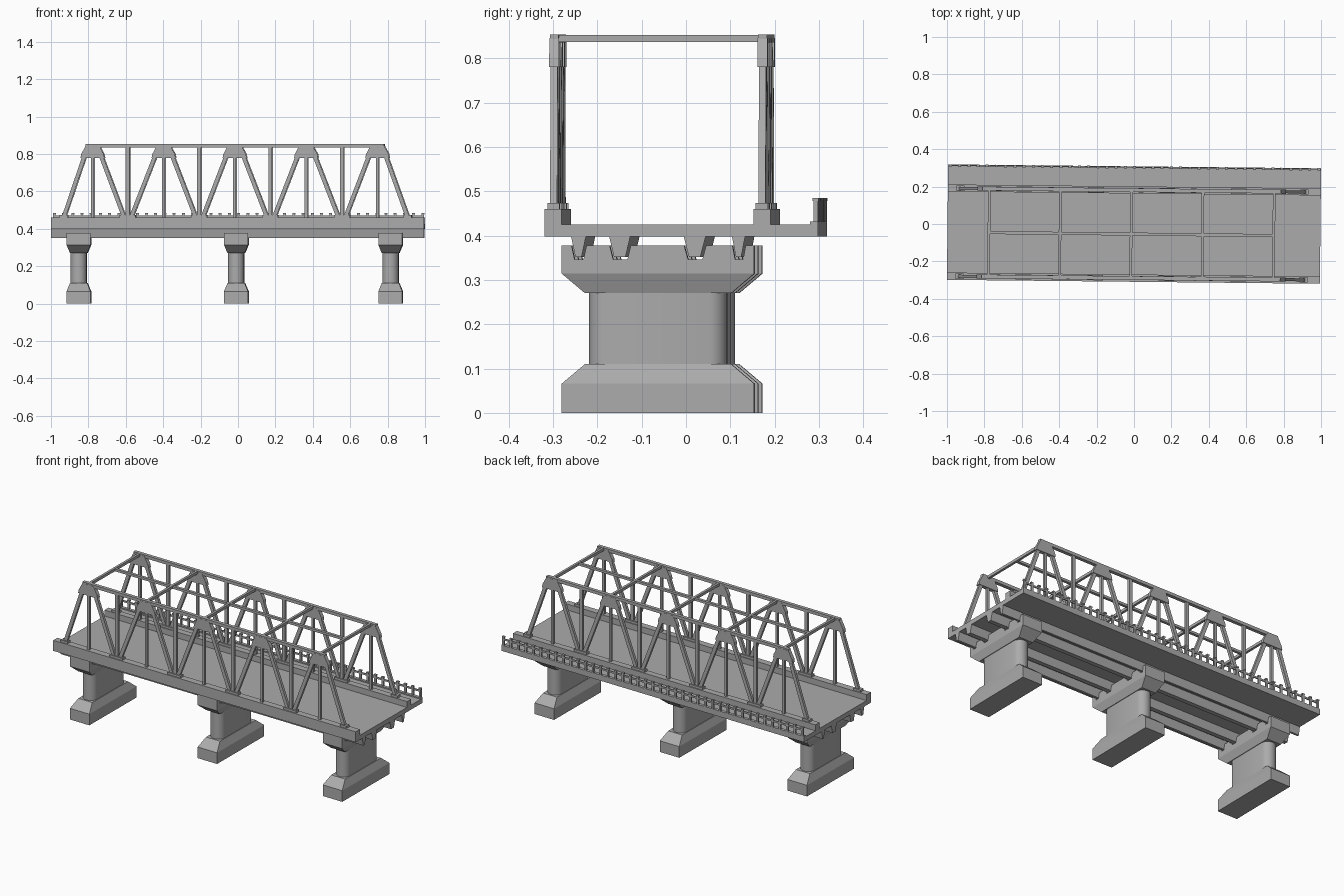
import bpy, bmesh, math
from mathutils import Vector, Matrix

if "Cube" in bpy.data.objects:
    bpy.data.objects.remove(bpy.data.objects["Cube"])

SKEW = -0.0105                       # whole bridge sits slightly turned
YL, YR = -0.289, 0.181               # truss planes
TOP = [-0.775, -0.395, -0.015, 0.367, 0.748]
LOW = [-0.93, -0.588, -0.205, 0.176, 0.558, 0.91]

mat = bpy.data.materials.new("concrete_grey")
mat.diffuse_color = (0.41, 0.41, 0.41, 1)
mat.use_nodes = True
mat.node_tree.nodes["Principled BSDF"].inputs["Base Color"].default_value = mat.diffuse_color


def finish(name, bm, smooth=False):
    bmesh.ops.recalc_face_normals(bm, faces=bm.faces)
    bm.transform(Matrix.Rotation(SKEW, 4, 'Z'))
    me = bpy.data.meshes.new(name)
    bm.to_mesh(me)
    bm.free()
    me.materials.append(mat)
    ob = bpy.data.objects.new(name, me)
    bpy.context.collection.objects.link(ob)
    if smooth:
        bpy.ops.object.select_all(action='DESELECT')
        ob.select_set(True)
        bpy.context.view_layer.objects.active = ob
        bpy.ops.object.shade_smooth_by_angle(angle=math.radians(35))
    return ob


def box(bm, x0, x1, y0, y1, z0, z1):
    m = (Matrix.Translation(((x0 + x1) / 2, (y0 + y1) / 2, (z0 + z1) / 2))
         @ Matrix.Diagonal((x1 - x0, y1 - y0, z1 - z0, 1)))
    bmesh.ops.create_cube(bm, size=1, matrix=m)


def bar(bm, a, b, width, depth):
    # beam in a truss plane between two points
    a, b = Vector(a), Vector(b)
    d = b - a
    rot = Matrix.Rotation(math.atan2(d.x, d.z), 4, 'Y')
    m = Matrix.Translation((a + b) / 2) @ rot @ Matrix.Diagonal((width, depth, d.length, 1))
    bmesh.ops.create_cube(bm, size=1, matrix=m)


def prism(bm, pts, offset):
    f = bm.faces.new([bm.verts.new(p) for p in pts])
    ext = bmesh.ops.extrude_face_region(bm, geom=[f])
    vs = [v for v in ext["geom"] if isinstance(v, bmesh.types.BMVert)]
    bmesh.ops.translate(bm, verts=vs, vec=offset)


def frustum(bm, cx, cy, low, high, z0, z1):
    rings = [[bm.verts.new((cx + sx * hx, cy + sy * hy, z))
              for sx, sy in ((-1, -1), (1, -1), (1, 1), (-1, 1))]
             for (hx, hy), z in ((low, z0), (high, z1))]
    bm.faces.new(rings[0])
    bm.faces.new(rings[1])
    for i in range(4):
        j = (i + 1) % 4
        bm.faces.new((rings[0][i], rings[0][j], rings[1][j], rings[1][i]))


# deck slab with raised curbs and back lip, one cross-section
L = 0.997
bm = bmesh.new()
section = [(-0.309, 0.398), (0.308, 0.398), (0.308, 0.432), (0.290, 0.432), (0.290, 0.425),
           (0.201, 0.425), (0.201, 0.46), (0.163, 0.46), (0.163, 0.425),
           (-0.27, 0.425), (-0.27, 0.46), (-0.309, 0.46)]
prism(bm, [(-L, y, z) for y, z in section], (2 * L, 0, 0))
finish("deck", bm)

# tapered girders: (centre, half width at top, half width at bottom)
GIRDERS = [(-0.232, 0.017, 0.007), (-0.139, 0.024, 0.013), (0.030, 0.025, 0.013), (0.129, 0.015, 0.006)]
bm = bmesh.new()
for c, t, b in GIRDERS:
    prism(bm, [(-L, c - t, 0.399), (-L, c - b, 0.352), (-L, c + b, 0.352), (-L, c + t, 0.399)],
          (2 * L, 0, 0))
finish("girders", bm)

# piers: stepped foot, rounded shaft, notched cap
CY, HX, HY = -0.054, 0.064, 0.217
for n, cx in enumerate((-0.85, -0.008, 0.817)):
    bm = bmesh.new()
    box(bm, cx - HX, cx + HX, CY - HY, CY + HY, 0, 0.066)
    frustum(bm, cx, CY, (HX, HY), (0.046, 0.165), 0.066, 0.11)
    finish(f"pier_foot_{n}", bm)

    bm = bmesh.new()
    r, hy = 0.043, 0.156
    ring = []
    for k in range(24):
        a = math.pi * k / 12 + math.pi / 24
        s = 1 if math.sin(a) > 0 else -1
        ring.append((cx + r * math.cos(a), CY + s * (hy - r) + r * math.sin(a), 0.108))
    prism(bm, ring, (0, 0, 0.165))
    finish(f"pier_shaft_{n}", bm, True)

    bm = bmesh.new()
    frustum(bm, cx, CY, (0.046, 0.165), (HX, HY), 0.27, 0.314)
    prof = [(CY + HY, 0.314), (CY - HY, 0.314), (CY - HY, 0.378)]
    for c, t, b in GIRDERS:
        prof += [(c - t, 0.378), (c - b - 0.003, 0.346), (c + b + 0.003, 0.346), (c + t, 0.378)]
    prof.append((CY + HY, 0.378))
    prism(bm, [(cx - HX, y, z) for y, z in prof], (2 * HX, 0, 0))
    finish(f"pier_cap_{n}", bm)

# side trusses
for side, y in (("front", YL), ("back", YR)):
    bm = bmesh.new()
    box(bm, -0.812, 0.785, y - 0.01, y + 0.01, 0.835, 0.853)
    finish(f"{side}_top_chord", bm)

    bm = bmesh.new()
    for x in TOP:
        bar(bm, (x, y, 0.455), (x, y, 0.84), 0.015, 0.014)
    for x in LOW[1:-1]:
        bar(bm, (x, y, 0.455), (x, y, 0.84), 0.02, 0.014)
    finish(f"{side}_truss_posts", bm)

    bm = bmesh.new()
    for i, x in enumerate(TOP):
        lo = LOW[i] + (0.018 if i else 0)
        hi = LOW[i + 1] - (0.018 if i < 4 else 0)
        bar(bm, (lo, y, 0.46), (x - 0.028, y, 0.835), 0.021, 0.016)
        bar(bm, (hi, y, 0.46), (x + 0.028, y, 0.835), 0.021, 0.016)
    finish(f"{side}_truss_diagonals", bm)

    bm = bmesh.new()
    for x in TOP:
        shape = [(-0.064, 0.78), (0.064, 0.78), (0.060, 0.80), (0.036, 0.845), (-0.036, 0.845), (-0.060, 0.80)]
        prism(bm, [(x + dx, y - 0.011, z) for dx, z in shape], (0, 0.022, 0))
    finish(f"{side}_gussets", bm)

    bm = bmesh.new()
    for i, x in enumerate(LOW):
        w = 0.022 if i in (0, 5) else 0.042
        box(bm, x - w, x + w, y - 0.014, y + 0.014, 0.458, 0.473)
    finish(f"{side}_truss_feet", bm)

# overhead bracing
bm = bmesh.new()
for x in TOP:
    box(bm, x - 0.007, x + 0.007, YL, YR, 0.836, 0.852)
box(bm, TOP[0], TOP[-1], -0.062, -0.046, 0.837, 0.851)
finish("overhead_bracing", bm)

# walkway railing
bm = bmesh.new()
for i in range(41):
    x = -0.985 + i * 1.97 / 40
    box(bm, x - 0.006, x + 0.006, 0.298, 0.308, 0.43, 0.478)
    box(bm, x - 0.008, x + 0.008, 0.296, 0.309, 0.478, 0.485)
box(bm, -0.99, 0.99, 0.3, 0.306, 0.462, 0.472)
finish("railing", bm)
